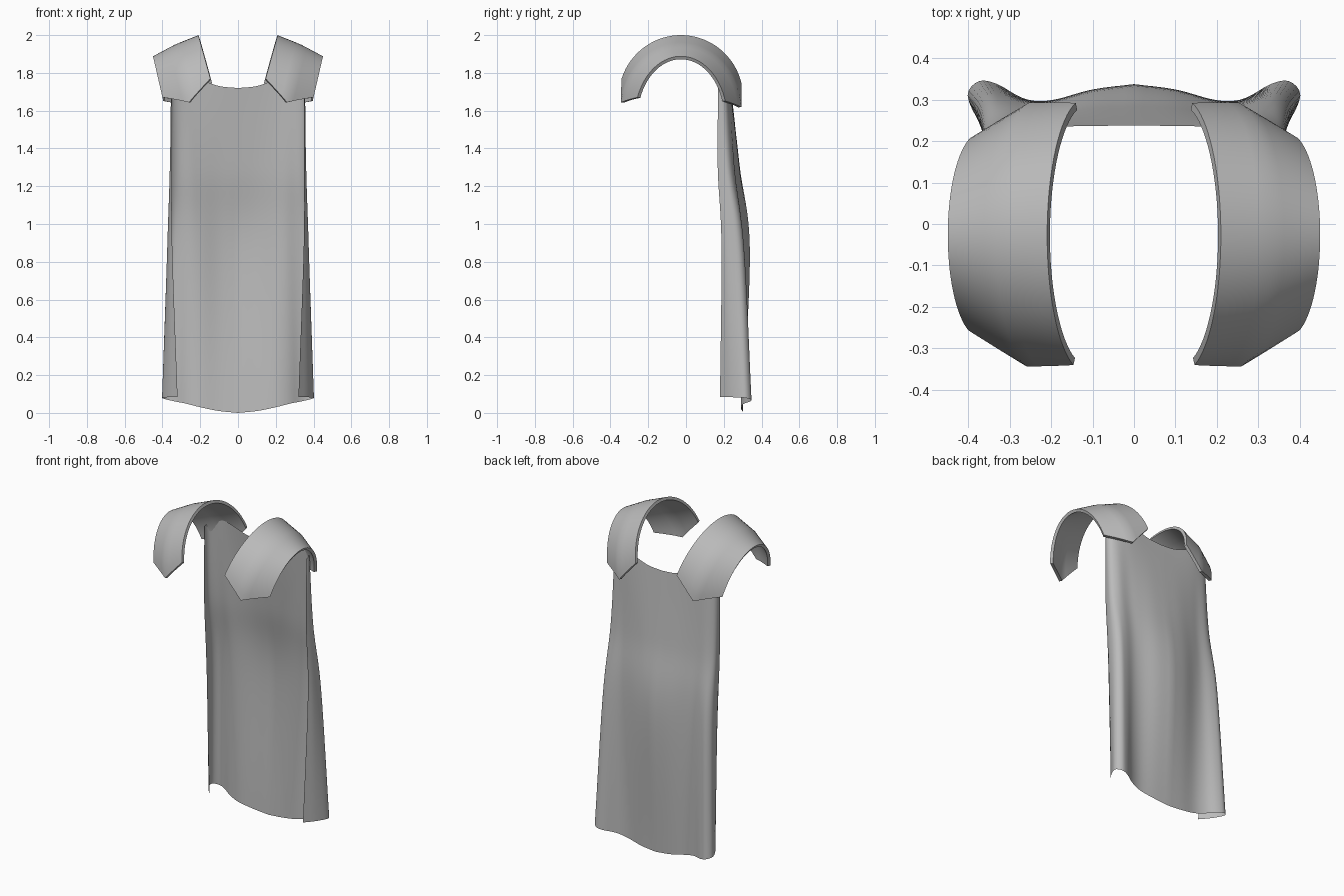
import bpy
from math import sin, cos, radians

cube = bpy.data.objects.get("Cube")
if cube:
    bpy.data.objects.remove(cube, do_unlink=True)

# One plain grey for cloth and shoulder plates
grey = bpy.data.materials.new("plain_grey")
grey.use_nodes = True
color = (0.5, 0.5, 0.5, 1)
grey.diffuse_color = color
grey.node_tree.nodes["Principled BSDF"].inputs["Base Color"].default_value = color


def grid_object(name, rows, thickness=0):
    """Skin a grid of points with quads, thicken it and shade it smooth."""
    width = len(rows[0])
    points = [p for row in rows for p in row]
    faces = []
    for j in range(len(rows) - 1):
        for i in range(width - 1):
            a = j * width + i
            faces.append((a, a + 1, a + width + 1, a + width))
    mesh = bpy.data.meshes.new(name)
    mesh.from_pydata(points, [], faces)
    mesh.materials.append(grey)
    obj = bpy.data.objects.new(name, mesh)
    bpy.context.collection.objects.link(obj)
    bpy.ops.object.select_all(action="DESELECT")
    obj.select_set(True)
    bpy.context.view_layer.objects.active = obj
    if thickness:
        solid = obj.modifiers.new("thickness", "SOLIDIFY")
        solid.thickness = thickness
        solid.offset = -1
        bpy.ops.object.modifier_apply(modifier=solid.name)
    bpy.ops.object.shade_smooth_by_angle(angle=radians(50))


def spline(keys, steps):
    """Smooth curve through the keys, straight at both ends."""
    def extend(a, b):
        return tuple(2 * p - q for p, q in zip(a, b))
    k = [extend(keys[0], keys[1]), *keys, extend(keys[-1], keys[-2])]
    result = []
    for i in range(len(keys) - 1):
        for s in range(steps):
            t = s / steps
            result.append(tuple(
                b + t / 2 * (c - a + t * (2 * a - 5 * b + 4 * c - d + t * (3 * (b - c) + d - a)))
                for a, b, c, d in zip(*k[i:i + 4])))
    return result + [tuple(keys[-1])]


# Cape: half sections from the middle of the back round to the front edge
hem = [(0, .3, 0), (.1, .297, .01), (.2, .29, .03), (.27, .305, .048), (.33, .338, .06),
       (.375, .345, .07), (.402, .31, .08), (.37, .24, .083), (.32, .18, .083)]
middle = [(0, .338, .86), (.1, .325, .87), (.19, .3, .9), (.25, .293, .9), (.31, .303, .9),
          (.35, .303, .89), (.374, .275, .88), (.366, .22, .88), (.348, .188, .88)]
chest = [(0, .285, 1.3), (.1, .281, 1.3), (.19, .268, 1.3), (.25, .258, 1.3), (.31, .255, 1.3),
         (.345, .24, 1.3), (.36, .22, 1.3), (.358, .195, 1.3), (.35, .168, 1.3)]
collar = [(0, .238, 1.72), (.1, .237, 1.73), (.2, .235, 1.765), (.26, .232, 1.78), (.31, .222, 1.77),
          (.34, .21, 1.76), (.352, .195, 1.75), (.355, .18, 1.74), (.35, .17, 1.73)]

columns = [spline(keys, 12) for keys in zip(hem, middle, chest, collar)]
rows = []
for section in zip(*columns):
    half = spline(section, 4)
    rows.append([(-x, y, z) for x, y, z in half[:0:-1]] + half)
grid_object("cape", rows)


# Shoulder plates: arched bands that narrow outward and end in a point
def blend(s, inner, mid, outer):
    """Straight runs from the inner edge to the middle and on to the outer edge."""
    if s < .5:
        return inner + (mid - inner) * 2 * s
    return mid + (outer - mid) * (2 * s - 1)


def shoulder_plate(name, side):
    across, along = 8, 32
    rows = []
    for j in range(along + 1):
        row = []
        for i in range(across + 1):
            s = i / across
            # The back end hangs slightly lower than the front
            t = radians(blend(s, 72, 80, 70)) * (2.05 * j / along - 1)
            x = blend(s, .118, .244, .374) + blend(s, .092, .09, .076) * cos(t)
            y = -.027 + blend(s, .33, .322, .245) * sin(t)
            z = blend(s, 1.667, 1.58, 1.557) + blend(s, .333, .37, .331) * cos(t)
            row.append((side * x, y, z))
        rows.append(row if side > 0 else row[::-1])
    grid_object(name, rows, .018)


shoulder_plate("left_shoulder_plate", 1)
shoulder_plate("right_shoulder_plate", -1)
